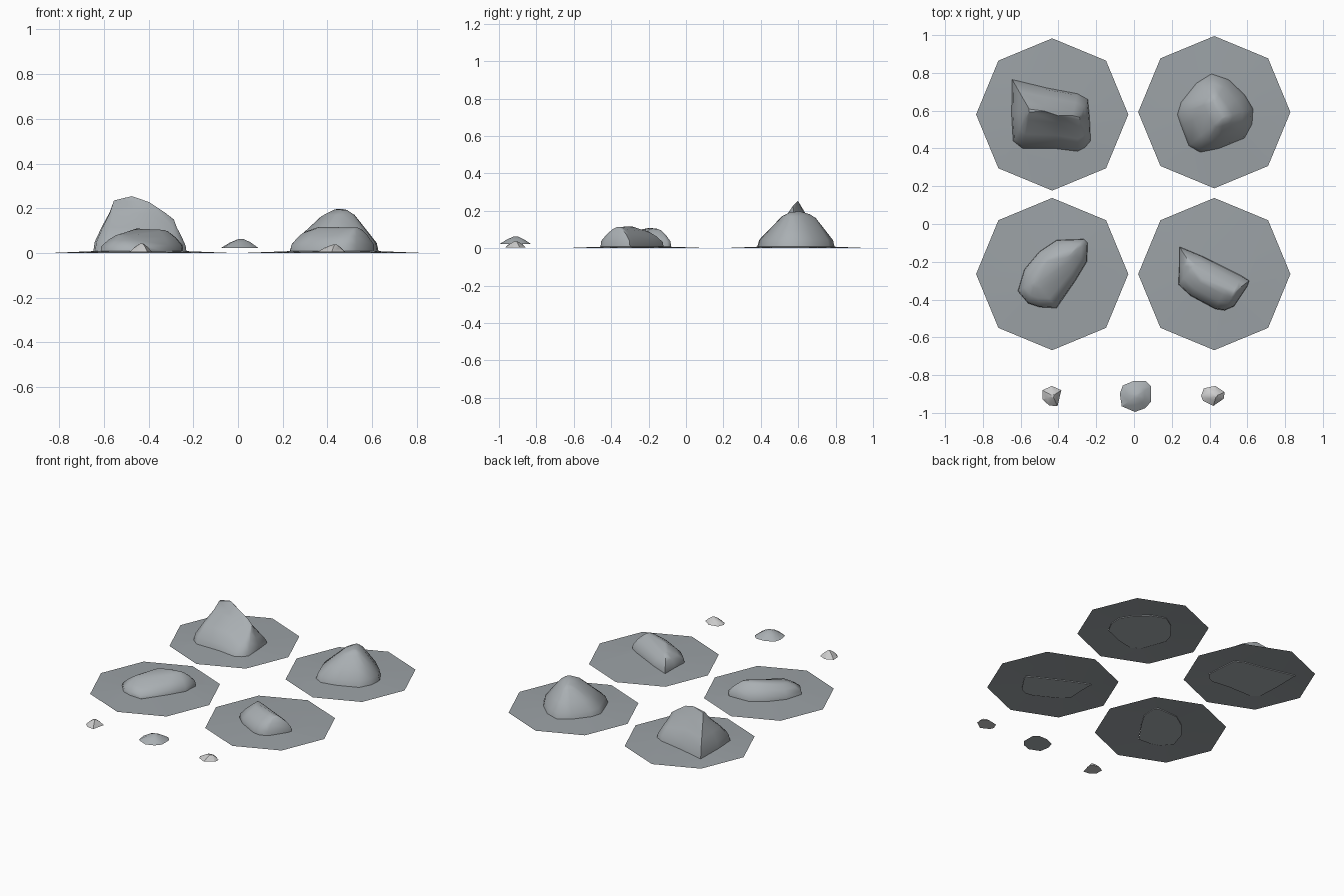
import bpy, bmesh, math
from mathutils import Vector

if "Cube" in bpy.data.objects:
    bpy.data.objects.remove(bpy.data.objects["Cube"])


def material(name, c):
    m = bpy.data.materials.new(name)
    m.diffuse_color = (*c, 1)
    m.use_nodes = True
    m.node_tree.nodes["Principled BSDF"].inputs["Base Color"].default_value = m.diffuse_color
    return m


ROCK = material("rock grey", (0.40, 0.43, 0.45))
PAD = material("pad grey", (0.33, 0.36, 0.38))
PALE = material("pale grey", (0.60, 0.60, 0.60))


def finish(bm, name, mat, angle=None):
    me = bpy.data.meshes.new(name)
    bm.to_mesh(me)
    bm.free()
    ob = bpy.data.objects.new(name, me)
    bpy.context.collection.objects.link(ob)
    me.materials.append(mat)
    if angle:
        bpy.ops.object.select_all(action='DESELECT')
        ob.select_set(True)
        bpy.context.view_layer.objects.active = ob
        bpy.ops.object.shade_smooth_by_angle(angle=math.radians(angle))
    return ob


def nearest_on_ridge(p, ridge):
    best = None
    for a, b in zip(ridge, ridge[1:]):
        a, b = Vector(a), Vector(b)
        d = b - a
        t = max(0, min(1, (p - a).xy.dot(d.xy) / d.xy.length_squared))
        q = a + d * t
        if best is None or (p - q).xy.length < (p - best).xy.length:
            best = q
    return best


# Boulder: base outline lofted in shrinking rings towards a ridge line
def boulder(name, outline, ridge, profile):
    bm = bmesh.new()
    base = [Vector((x, y, 0)) for x, y in outline]
    tops = [nearest_on_ridge(p, ridge) for p in base]
    rings = []
    for t, h in profile:
        ring = []
        for p, q in zip(base, tops):
            v = p.lerp(q, t)
            v.z = 0.003 + (q.z - 0.003) * h
            ring.append(bm.verts.new(v))
        rings.append(ring)
    n = len(base)
    for lo, hi in zip(rings, rings[1:]):
        for i in range(n):
            j = (i + 1) % n
            bm.faces.new((lo[i], lo[j], hi[j], hi[i]))
    bm.faces.new(rings[0])
    cap = bm.faces.new(rings[-1])
    bmesh.ops.triangulate(bm, faces=[cap])
    bmesh.ops.remove_doubles(bm, verts=bm.verts, dist=0.004)
    bmesh.ops.recalc_face_normals(bm, faces=bm.faces)
    finish(bm, name, ROCK, 50)


# Pad: octagonal sheet rising slightly to a hole that matches the boulder
def pad(name, cx, cy, outline):
    bm = bmesh.new()
    outer = [(cx + 0.403 * math.cos(k * math.pi / 4),
              cy + 0.403 * math.sin(k * math.pi / 4), 0.0) for k in range(8)]
    inner = [(x, y, 0.008) for x, y in outline]
    edges = []
    for loop in (outer, inner):
        vs = [bm.verts.new(p) for p in loop]
        edges += [bm.edges.new((vs[i - 1], vs[i])) for i in range(len(vs))]
    bmesh.ops.triangle_fill(bm, use_beauty=True, edges=edges, normal=(0, 0, 1))
    for f in bm.faces:
        f.normal_update()
        if f.normal.z < 0:
            f.normal_flip()
    finish(bm, name, PAD, 30)


BULGE = [(0, 0), (0.06, 0.22), (0.35, 0.52), (0.7, 0.88), (0.93, 1)]
PEAK = [(0, 0), (0.07, 0.2), (0.38, 0.48), (0.75, 0.77), (0.95, 1)]
BLOCK = [(0, 0), (0.03, 0.32), (0.35, 0.66), (0.7, 0.92), (0.9, 1)]

boulders = [
    ("tall_boulder", (-0.433, 0.58),
     [(-0.645, 0.765), (-0.46, 0.72), (-0.30, 0.69), (-0.245, 0.66), (-0.235, 0.56),
      (-0.23, 0.44), (-0.26, 0.405), (-0.30, 0.385), (-0.42, 0.40), (-0.59, 0.40),
      (-0.64, 0.44), (-0.648, 0.58)],
     [(-0.55, 0.6, 0.235), (-0.50, 0.595, 0.262), (-0.38, 0.58, 0.222), (-0.29, 0.56, 0.15)],
     PEAK),
    ("round_boulder", (0.425, 0.592),
     [(0.41, 0.795), (0.50, 0.765), (0.585, 0.685), (0.63, 0.61), (0.625, 0.53),
      (0.585, 0.455), (0.45, 0.40), (0.35, 0.38), (0.29, 0.415), (0.25, 0.52),
      (0.23, 0.58), (0.25, 0.645), (0.33, 0.745)],
     [(0.43, 0.65, 0.183), (0.45, 0.61, 0.198), (0.475, 0.57, 0.193)],
     BULGE),
    ("long_boulder", (-0.433, -0.265),
     [(-0.41, -0.085), (-0.265, -0.08), (-0.245, -0.10), (-0.25, -0.20), (-0.31, -0.30),
      (-0.41, -0.445), (-0.50, -0.44), (-0.56, -0.42), (-0.615, -0.355), (-0.58, -0.24),
      (-0.50, -0.145)],
     [(-0.52, -0.30, 0.085), (-0.45, -0.20, 0.109), (-0.34, -0.155, 0.103)],
     BLOCK),
    ("wedge_boulder", (0.425, -0.265),
     [(0.24, -0.12), (0.36, -0.17), (0.57, -0.275), (0.61, -0.30), (0.60, -0.33),
      (0.53, -0.435), (0.48, -0.457), (0.43, -0.45), (0.30, -0.38), (0.235, -0.32),
      (0.24, -0.22)],
     [(0.31, -0.23, 0.095), (0.37, -0.28, 0.117), (0.53, -0.36, 0.113)],
     BLOCK),
]
for name, (cx, cy), outline, ridge, profile in boulders:
    boulder(name, outline, ridge, profile)
    pad(name.replace("boulder", "pad"), cx, cy, outline)


# Pebbles: faceted flat-bottomed chips
def pebble(name, outline, top, z0, z1, mat):
    bm = bmesh.new()
    q = Vector(top)
    for t, z in ((0, z0), (0.45, z0 + (z1 - z0) * 0.62), (0.85, z1)):
        for p in outline:
            v = Vector(p).lerp(q, t)
            bm.verts.new((v.x, v.y, z))
    bmesh.ops.convex_hull(bm, input=bm.verts)
    finish(bm, name, mat, 30)


pebble("left_pebble",
       [(-0.485, -0.88), (-0.435, -0.857), (-0.385, -0.88), (-0.405, -0.965),
        (-0.45, -0.96), (-0.483, -0.93)], (-0.43, -0.91), 0.005, 0.042, PALE)
pebble("middle_pebble",
       [(-0.075, -0.90), (-0.06, -0.855), (0.0, -0.83), (0.06, -0.83), (0.09, -0.86),
        (0.09, -0.94), (0.06, -0.975), (0.005, -0.995), (-0.065, -0.965)],
       (0.015, -0.91), 0.023, 0.062, ROCK)
pebble("right_pebble",
       [(0.355, -0.91), (0.37, -0.87), (0.43, -0.857), (0.48, -0.89), (0.475, -0.925),
        (0.42, -0.963), (0.365, -0.935)], (0.435, -0.91), 0.005, 0.037, PALE)
